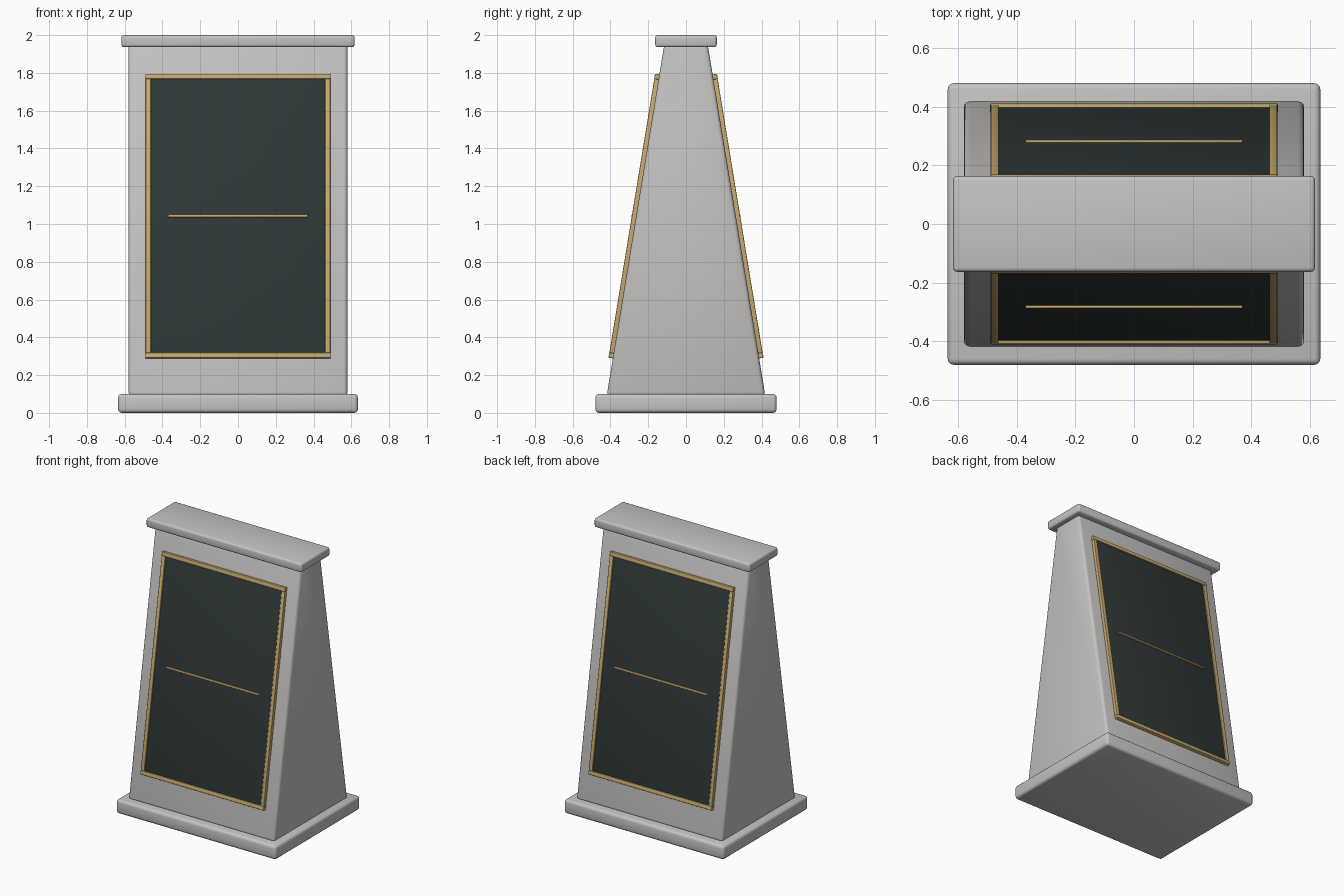
import bpy, bmesh, math
from mathutils import Matrix, Vector

cube = bpy.data.objects.get("Cube")
if cube:
    bpy.data.objects.remove(cube, do_unlink=True)


def material(name, rgb, rough, metal=0.0):
    m = bpy.data.materials.new(name)
    m.use_nodes = True
    m.diffuse_color = (*rgb, 1)
    bsdf = m.node_tree.nodes["Principled BSDF"]
    bsdf.inputs["Base Color"].default_value = (*rgb, 1)
    bsdf.inputs["Roughness"].default_value = rough
    return m


stone = material("pale stone", (0.56, 0.55, 0.54), 0.7)
slate = material("dark slate", (0.028, 0.04, 0.038), 0.6)
brass = material("brass", (0.58, 0.41, 0.16), 0.4)


def block(name, size, centre, mat, bevel, matrix=Matrix(), top_depth=None):
    """Bevelled box; top_depth narrows the upper face in y."""
    bm = bmesh.new()
    bmesh.ops.create_cube(bm, size=1)
    for v in bm.verts:
        depth = top_depth if top_depth and v.co.z > 0 else size[1]
        v.co = Vector((v.co.x * size[0], v.co.y * depth, v.co.z * size[2]))
    bmesh.ops.bevel(bm, geom=bm.edges[:], offset=bevel, segments=3,
                    profile=0.5, affect='EDGES')
    mesh = bpy.data.meshes.new(name)
    bm.to_mesh(mesh)
    bm.free()
    mesh.materials.append(mat)
    obj = bpy.data.objects.new(name, mesh)
    bpy.context.collection.objects.link(obj)
    obj.matrix_world = matrix @ Matrix.Translation(centre)
    bpy.ops.object.select_all(action='DESELECT')
    obj.select_set(True)
    bpy.context.view_layer.objects.active = obj
    bpy.ops.object.shade_smooth_by_angle(angle=math.radians(35))
    return obj


# Stone plinth, tapered body and cap
block("base_plinth", (1.27, 0.96, 0.1), (0, 0, 0.05), stone, 0.02)
block("tapered_body", (1.16, 0.84, 1.86), (0, 0, 1.02), stone, 0.02, top_depth=0.23)
block("top_cap", (1.234, 0.326, 0.064), (0, 0, 1.968), stone, 0.014)

# Framed slate panel on each sloping face
tilt = math.atan2(0.305, 1.86)
for side, turn in (("front", 0), ("back", math.pi)):
    face = (Matrix.Rotation(turn, 4, 'Z') @ Matrix.Translation((0, -0.264, 1.04))
            @ Matrix.Rotation(-tilt, 4, 'X'))
    block(side + "_panel", (0.95, 0.03, 1.5), (0, 0, 0), slate, 0.002, face)
    block(side + "_divider", (0.74, 0.014, 0.014), (0, -0.017, 0), brass, 0.003, face)
    for sign, end, edge in ((-1, "bottom", "right"), (1, "top", "left")):
        block(f"{side}_{end}_rail", (0.98, 0.032, 0.028), (0, -0.008, sign * 0.748),
              brass, 0.004, face)
        block(f"{side}_{edge}_rail", (0.028, 0.03, 1.47), (sign * 0.475, -0.008, 0),
              brass, 0.004, face)
